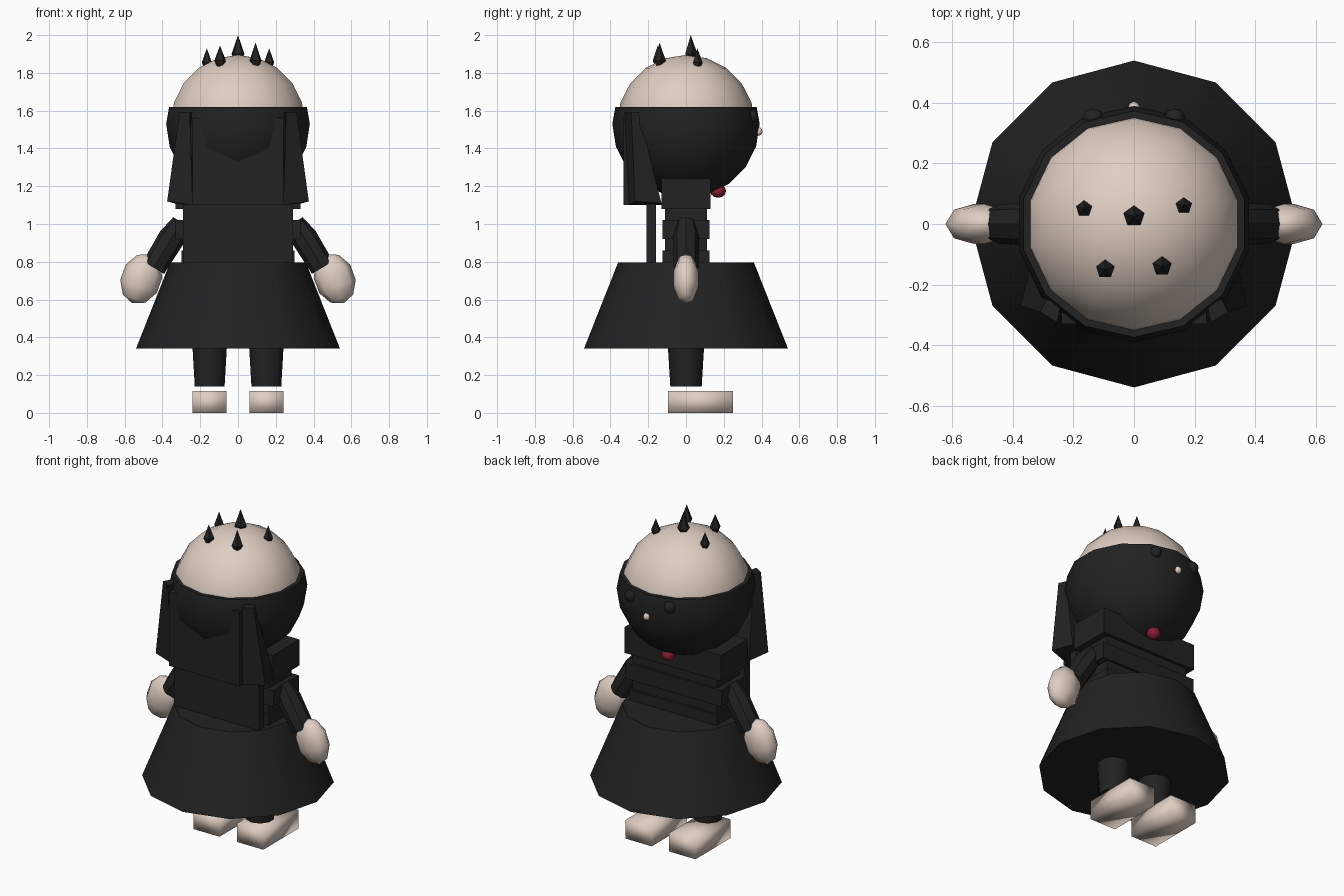
import bpy, bmesh, math
from mathutils import Vector, Matrix

if "Cube" in bpy.data.objects:
    bpy.data.objects.remove(bpy.data.objects["Cube"])


def material(name, rgb):
    m = bpy.data.materials.new(name)
    m.diffuse_color = (*rgb, 1)
    m.use_nodes = True
    m.node_tree.nodes["Principled BSDF"].inputs["Base Color"].default_value = m.diffuse_color
    return m


CREAM = material("cream", (0.74, 0.62, 0.54))
BLACK = material("soft_black", (0.016, 0.016, 0.017))
RED = material("dark_red", (0.25, 0.012, 0.035))


def finish(name, bm, mat, angle=40):
    bmesh.ops.recalc_face_normals(bm, faces=bm.faces)
    me = bpy.data.meshes.new(name)
    bm.to_mesh(me)
    bm.free()
    me.materials.append(mat)
    ob = bpy.data.objects.new(name, me)
    bpy.context.collection.objects.link(ob)
    bpy.ops.object.select_all(action='DESELECT')
    ob.select_set(True)
    bpy.context.view_layer.objects.active = ob
    if angle:
        bpy.ops.object.shade_smooth_by_angle(angle=math.radians(angle))
    return ob


def lathe(name, profile, n, mat, loc=(0, 0, 0), rot=None, angle=40):
    """Revolve (radius, z) points around z with n sides."""
    bm = bmesh.new()
    rings = []
    for r, z in profile:
        k = n if r > 0 else 1
        rings.append([bm.verts.new((r * math.cos(math.pi / 2 + 2 * math.pi * i / n),
                                    r * math.sin(math.pi / 2 + 2 * math.pi * i / n), z))
                      for i in range(k)])
    for a, b in zip(rings, rings[1:]):
        for i in range(n):
            j = (i + 1) % n
            quad = [a[i % len(a)], a[j % len(a)], b[j % len(b)], b[i % len(b)]]
            bm.faces.new(list(dict.fromkeys(quad)))
    for ring in (rings[0], rings[-1]):
        if len(ring) > 1:
            bm.faces.new(ring)
    bm.transform(Matrix.Translation(loc) @ (rot or Matrix()))
    return finish(name, bm, mat, angle)


def hexa(name, bottom, top, mat, angle=40):
    """Six-sided solid from two four-point outlines."""
    bm = bmesh.new()
    a = [bm.verts.new(p) for p in bottom]
    b = [bm.verts.new(p) for p in top]
    bm.faces.new(a)
    bm.faces.new(b)
    for i in range(4):
        j = (i + 1) % 4
        bm.faces.new((a[i], a[j], b[j], b[i]))
    return finish(name, bm, mat, angle)


def box(name, x, y, z, mat, angle=40):
    def outline(h):
        return [(x[0], y[0], h), (x[1], y[0], h), (x[1], y[1], h), (x[0], y[1], h)]
    return hexa(name, outline(z[0]), outline(z[1]), mat, angle)


def ball(name, loc, radii, mat, seg=8, rings=6, tilt=0):
    bm = bmesh.new()
    bmesh.ops.create_uvsphere(bm, u_segments=seg, v_segments=rings, radius=1)
    bm.transform(Matrix.Translation(loc) @ Matrix.Rotation(tilt, 4, 'Y')
                 @ Matrix.Diagonal((*radii, 1)))
    return finish(name, bm, mat, 80)


def arc(r, zc, a0, a1, steps):
    """Profile points of a circle, angles in degrees of latitude."""
    pts = []
    for i in range(steps + 1):
        a = math.radians(a0 + (a1 - a0) * i / steps)
        pts.append((0 if abs(math.cos(a)) < 1e-4 else r * math.cos(a), zc + r * math.sin(a)))
    return pts


# Head and the dark mask bowl around its lower half
lathe("head", arc(0.365, 1.53, -90, 90, 10), 14, CREAM)
lathe("mask_bowl", arc(0.39, 1.53, -90, 0, 5) + [(0.374, 1.62), (0.35, 1.62)], 14, BLACK)

# Crown spikes
for x, y, z, h, r in ((0, 0.025, 1.87, 0.13, 0.036), (-0.165, 0.05, 1.825, 0.105, 0.028),
                      (0.165, 0.06, 1.825, 0.105, 0.028), (-0.095, -0.15, 1.835, 0.11, 0.032),
                      (0.093, -0.14, 1.835, 0.125, 0.033)):
    lathe("crown_spike", [(r * 0.55, 0), (r, 0.03), (0, h)], 5, BLACK, (x, y, z), angle=30)

# Face on the rear side
ball("nose", (0, 0.385, 1.49), (0.02, 0.02, 0.022), CREAM)
ball("mouth", (0, 0.17, 1.175), (0.04, 0.042, 0.036), RED)

# Long hair panel
box("hair_panel", (-0.24, 0.24), (-0.33, -0.275), (1.1, 1.56), BLACK)

# Torso with layered bands and hanging cape
box("torso", (-0.29, 0.29), (-0.11, 0.11), (0.76, 1.2), BLACK)
box("shoulder_band", (-0.33, 0.33), (-0.13, 0.13), (1.08, 1.24), BLACK)
box("chest_band", (-0.33, 0.33), (-0.125, 0.125), (0.92, 1.02), BLACK)
box("waist_band", (-0.3, 0.3), (-0.125, 0.125), (0.77, 0.86), BLACK)
box("cape", (-0.29, 0.29), (-0.21, -0.16), (0.79, 1.16), BLACK)

# Skirt
lathe("skirt", [(0.54, 0.34), (0.36, 0.795)], 12, BLACK)

# Paired parts
for s in (-1, 1):
    ball("eye", (s * 0.135, 0.352, 1.57), (0.036, 0.03, 0.036), BLACK)
    hexa("side_lock",
         [(s * 0.24, -0.30, 1.1), (s * 0.375, -0.27, 1.12),
          (s * 0.34, -0.13, 1.11), (s * 0.24, -0.13, 1.1)],
         [(s * 0.255, -0.325, 1.59), (s * 0.31, -0.29, 1.59),
          (s * 0.29, -0.25, 1.59), (s * 0.24, -0.26, 1.59)], BLACK)
    # Sleeve runs from shoulder to wrist
    start, end = Vector((s * 0.30, 0, 1.01)), Vector((s * 0.447, 0, 0.77))
    d = end - start
    lathe("sleeve", [(0.05, 0), (0.07, d.length * 0.35), (0.065, d.length)], 8, BLACK,
          start, d.to_track_quat('Z', 'Y').to_matrix().to_4x4())
    ball("hand", (s * 0.512, 0, 0.71), (0.108, 0.07, 0.138), CREAM, 8, 5, -s * 0.35)
    lathe("leg", [(0.083, 0.14), (0.1, 0.42)], 10, BLACK, (s * 0.15, 0, 0))
    box("foot", sorted((s * 0.06, s * 0.24)), (-0.095, 0.25), (0.0, 0.115), CREAM, 120)
